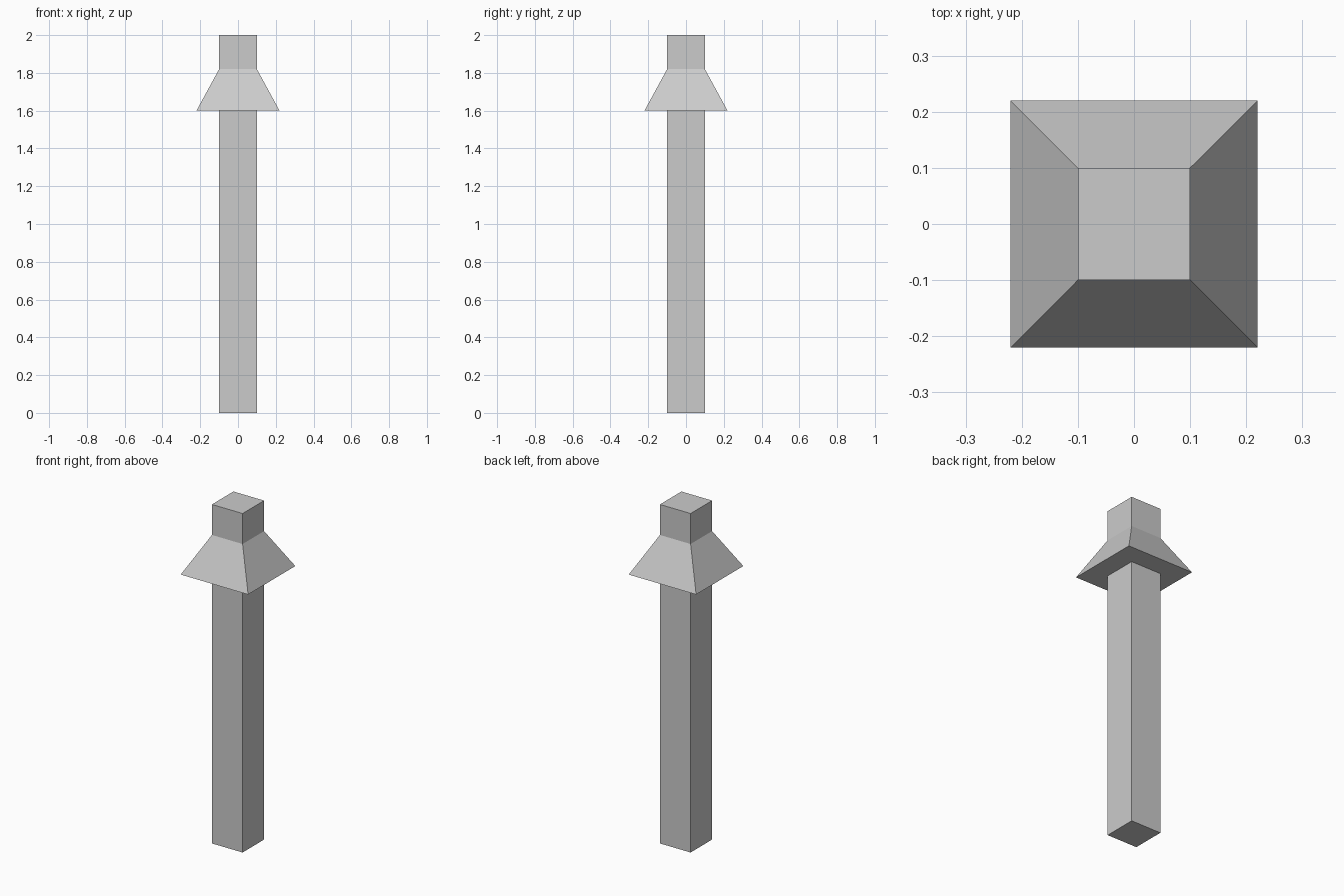
import bpy, bmesh

if "Cube" in bpy.data.objects:
    bpy.data.objects.remove(bpy.data.objects["Cube"])

# Profile of the square post: (half width, height), with a flared collar near the top
PROFILE = [(0.10, 0.0), (0.10, 1.60), (0.22, 1.60), (0.10, 1.82), (0.10, 2.0)]
CORNERS = [(-1, -1), (1, -1), (1, 1), (-1, 1)]


def square_loft(name, profile):
    bm = bmesh.new()
    rings = [[bm.verts.new((sx * h, sy * h, z)) for sx, sy in CORNERS]
             for h, z in profile]
    # Side walls between neighbouring rings
    for low, high in zip(rings, rings[1:]):
        for i in range(4):
            j = (i + 1) % 4
            bm.faces.new((low[i], low[j], high[j], high[i]))
    # End caps
    bm.faces.new(rings[0][::-1])
    bm.faces.new(rings[-1])
    bmesh.ops.recalc_face_normals(bm, faces=bm.faces[:])
    mesh = bpy.data.meshes.new(name)
    bm.to_mesh(mesh)
    bm.free()
    obj = bpy.data.objects.new(name, mesh)
    bpy.context.collection.objects.link(obj)
    return obj


# Post with collar, one closed surface
square_loft("post_with_collar", PROFILE)
